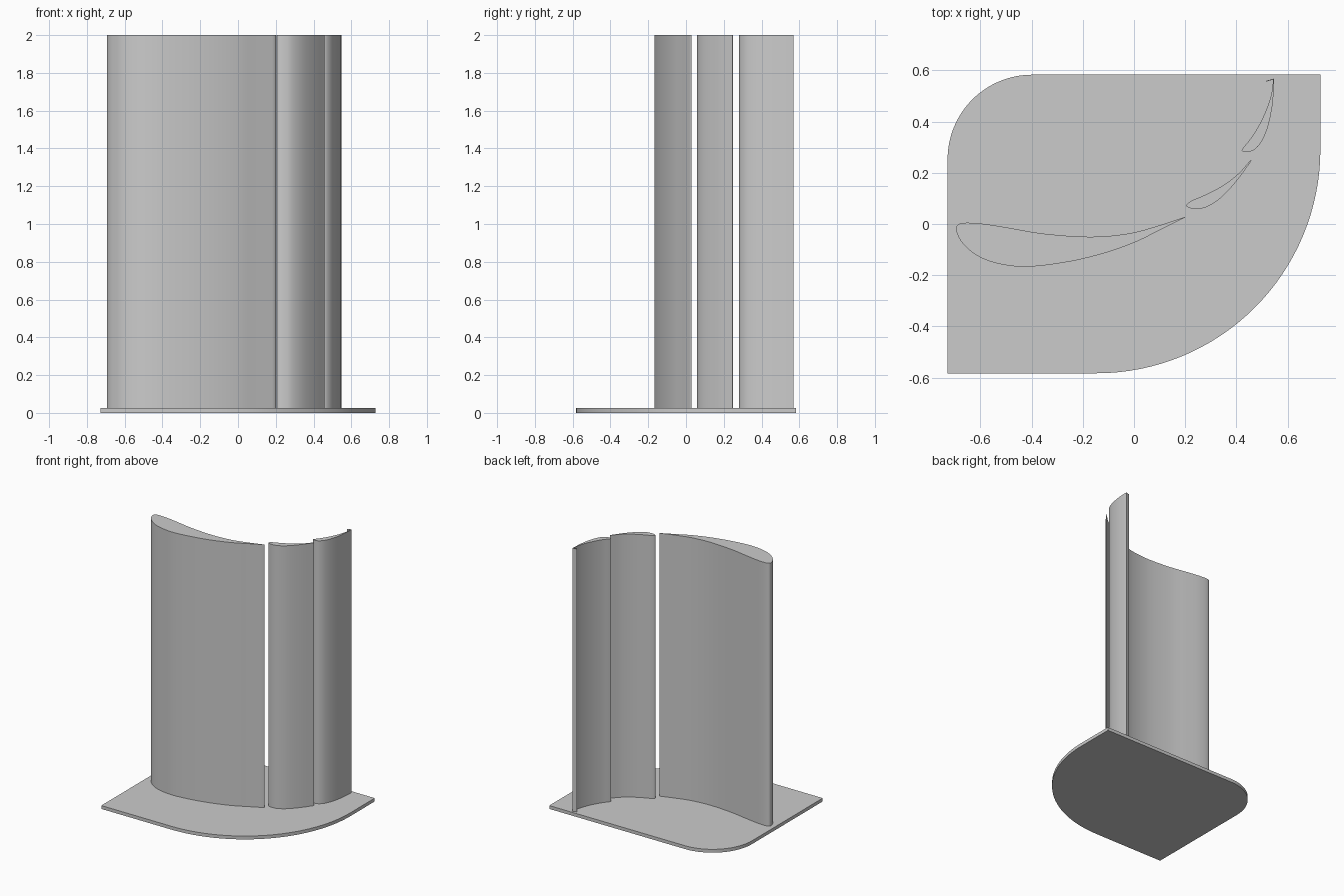
import bpy, bmesh, math
from mathutils import Vector

cube = bpy.data.objects.get("Cube")
if cube:
    bpy.data.objects.remove(cube, do_unlink=True)

grey = bpy.data.materials.new("plain grey")
grey.use_nodes = True
grey.diffuse_color = (0.6, 0.6, 0.6, 1)
grey.node_tree.nodes["Principled BSDF"].inputs["Base Color"].default_value = (0.6, 0.6, 0.6, 1)

PLATE_TOP = 0.025
HEIGHT = 2.0


def smooth_path(points, steps=6):
    """Open Catmull-Rom curve through the given points."""
    p = [Vector(q) for q in points]
    p = [2 * p[0] - p[1]] + p + [2 * p[-1] - p[-2]]
    path = []
    for a, b, c, d in zip(p, p[1:], p[2:], p[3:]):
        for i in range(steps):
            t = i / steps
            path.append(0.5 * (2 * b + (c - a) * t + (2 * a - 5 * b + 4 * c - d) * t ** 2
                               + (3 * b - a - 3 * c + d) * t ** 3))
    return path + [p[-2]]


def extrude(name, outline, bottom, top):
    """Solid prism over a flat outline, with sharp rims."""
    bm = bmesh.new()
    base = bm.faces.new([bm.verts.new((x, y, bottom)) for x, y in outline])
    moved = bmesh.ops.extrude_face_region(bm, geom=[base])["geom"]
    bmesh.ops.translate(bm, vec=(0, 0, top - bottom),
                        verts=[v for v in moved if isinstance(v, bmesh.types.BMVert)])
    bmesh.ops.recalc_face_normals(bm, faces=bm.faces)
    mesh = bpy.data.meshes.new(name)
    bm.to_mesh(mesh)
    bm.free()
    mesh.materials.append(grey)
    obj = bpy.data.objects.new(name, mesh)
    bpy.context.collection.objects.link(obj)
    bpy.ops.object.select_all(action="DESELECT")
    obj.select_set(True)
    bpy.context.view_layer.objects.active = obj
    bpy.ops.object.shade_smooth_by_angle(angle=math.radians(30))
    return obj


def corner(cx, cy, radius, start, steps=32):
    """Quarter-circle, counter-clockwise from the start angle."""
    angles = [math.radians(start + 90 * i / steps) for i in range(steps + 1)]
    return [(cx + radius * math.cos(a), cy + radius * math.sin(a)) for a in angles]


# Base plate: two square corners and two rounded ones
X, Y = 0.728, 0.583
SMALL, LARGE = 0.33, 0.875
plate = [(-X, -Y)] + corner(X - LARGE, LARGE - Y, LARGE, 270) + [(X, Y)]
plate += corner(SMALL - X, Y - SMALL, SMALL, 90)
extrude("base_plate", plate, 0, PLATE_TOP)

# Main blade, from the trailing edge round the nose and back
main = smooth_path([
    (0.2, 0.028), (0.1, -0.005), (-0.02, -0.037), (-0.17, -0.05), (-0.35, -0.038),
    (-0.5, -0.013), (-0.6, 0.002), (-0.67, 0.004), (-0.693, -0.01), (-0.69, -0.04),
    (-0.665, -0.08), (-0.61, -0.125), (-0.53, -0.155), (-0.42, -0.167), (-0.27, -0.15),
    (-0.13, -0.118), (0, -0.073), (0.1, -0.024), (0.198, 0.025)])
extrude("main_blade", main, PLATE_TOP, HEIGHT)

# Middle blade
middle = smooth_path([
    (0.456, 0.25), (0.405, 0.194), (0.345, 0.149), (0.28, 0.115), (0.225, 0.091),
    (0.206, 0.076), (0.211, 0.065), (0.24, 0.059), (0.285, 0.067), (0.34, 0.103),
    (0.4, 0.167), (0.459, 0.247)])
extrude("middle_blade", middle, PLATE_TOP, HEIGHT)

# Rear blade, ending in a small lip
rear = smooth_path([
    (0.543, 0.557), (0.537, 0.51), (0.52, 0.455), (0.493, 0.395), (0.46, 0.34),
    (0.428, 0.299), (0.421, 0.287), (0.436, 0.281), (0.468, 0.289), (0.498, 0.321),
    (0.523, 0.38), (0.54, 0.46), (0.546, 0.53), (0.547, 0.568)])
rear += [(0.515, 0.559), (0.516, 0.556), (0.543, 0.564)]
extrude("rear_blade", rear, PLATE_TOP, HEIGHT)
